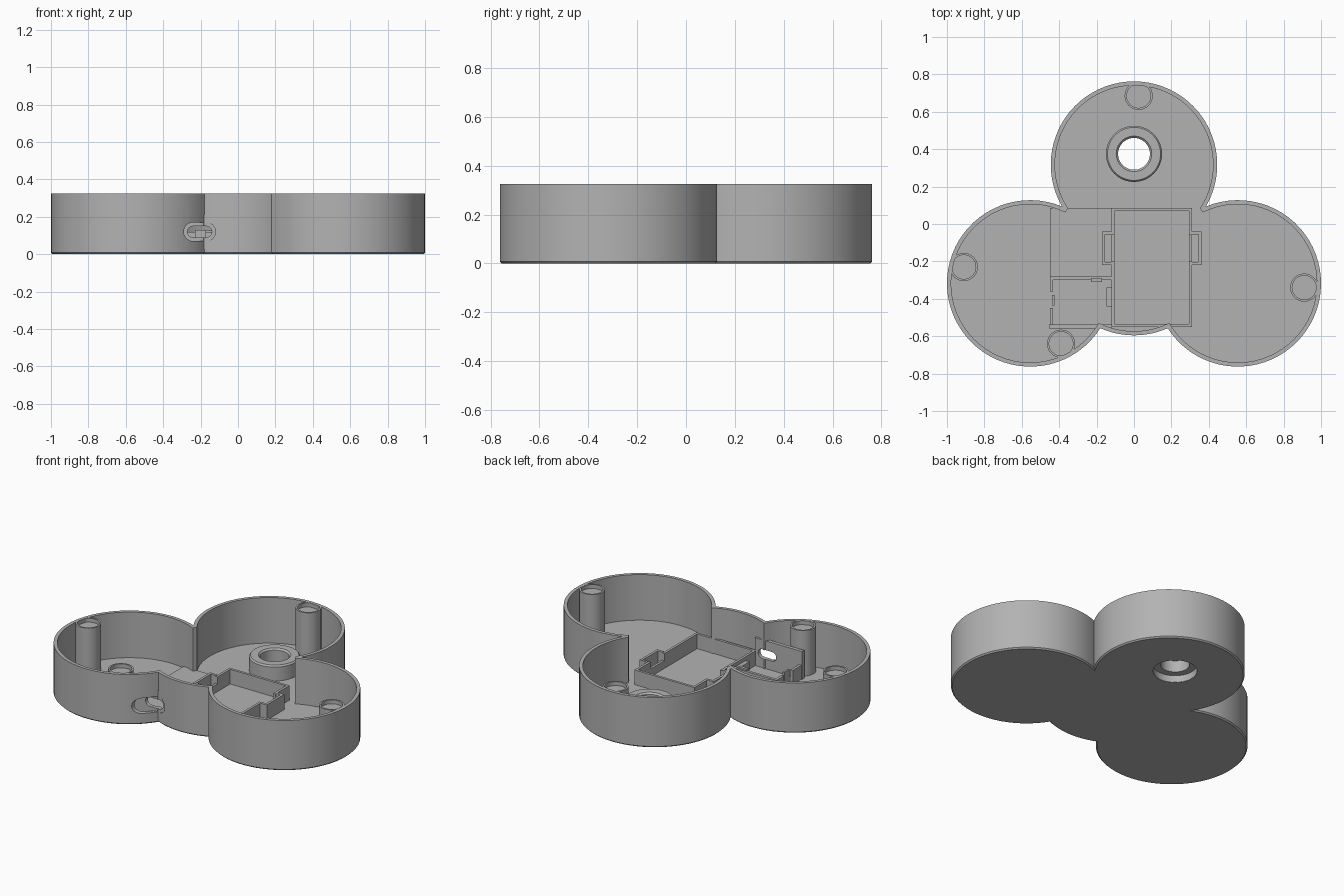
import bpy, bmesh, math
from math import cos, sin, pi

cube = bpy.data.objects.get("Cube")
if cube:
    bpy.data.objects.remove(cube, do_unlink=True)

grey = bpy.data.materials.new("plain_grey")
grey.use_nodes = True
grey.diffuse_color = (0.45, 0.45, 0.45, 1)
grey.node_tree.nodes["Principled BSDF"].inputs["Base Color"].default_value = (0.45, 0.45, 0.45, 1)

HEIGHT, FLOOR, WALL, R = 0.325, 0.03, 0.022, 0.445
RIGHT, BACK, LEFT, MID = (0.555, -0.3175), (0, 0.3175), (-0.555, -0.3175), (0, -0.15)


def finish(name, bm, smooth=True):
    bmesh.ops.recalc_face_normals(bm, faces=bm.faces)
    mesh = bpy.data.meshes.new(name)
    bm.to_mesh(mesh)
    bm.free()
    mesh.materials.append(grey)
    ob = bpy.data.objects.new(name, mesh)
    bpy.context.collection.objects.link(ob)
    if smooth:
        shade(ob)
    return ob


def shade(ob):
    bpy.ops.object.select_all(action='DESELECT')
    ob.select_set(True)
    bpy.context.view_layer.objects.active = ob
    bpy.ops.object.shade_smooth_by_angle(angle=math.radians(30))


def outline(centres, r, steps=48):
    """Counter-clockwise outline of overlapping equal circles, in visiting order."""
    pts, n = [], len(centres)
    for i, (cx, cy) in enumerate(centres):
        px, py = centres[i - 1]
        nx, ny = centres[(i + 1) % n]
        half_p = math.acos(math.dist((cx, cy), (px, py)) / 2 / r)
        half_n = math.acos(math.dist((cx, cy), (nx, ny)) / 2 / r)
        start = math.atan2(py - cy, px - cx) + half_p
        end = math.atan2(ny - cy, nx - cx) - half_n
        sweep = (end - start) % (2 * pi)
        pts += [(cx + r * cos(start + sweep * k / steps),
                 cy + r * sin(start + sweep * k / steps)) for k in range(steps)]
    return pts


def loft(name, layers, smooth=False):
    """Stack of matching outlines, capped at both ends."""
    bm = bmesh.new()
    rings = [[bm.verts.new((x, y, z)) for x, y in pts] for pts, z in layers]
    for a, b in zip(rings, rings[1:]):
        for i in range(len(a)):
            j = (i + 1) % len(a)
            bm.faces.new((a[i], a[j], b[j], b[i]))
    bm.faces.new(rings[0][::-1])
    bm.faces.new(rings[-1])
    return finish(name, bm, smooth)


def lathe(name, centre, profile, closed, steps=48):
    """Turn a radius/height profile about a vertical axis."""
    bm = bmesh.new()
    rings = [[bm.verts.new((centre[0] + r * cos(2 * pi * k / steps),
                            centre[1] + r * sin(2 * pi * k / steps), z))
              for k in range(steps)] for r, z in profile]
    pairs = list(zip(rings, rings[1:]))
    if closed:
        pairs.append((rings[-1], rings[0]))
    else:
        bm.faces.new(rings[0])
        bm.faces.new(rings[-1])
    for a, b in pairs:
        for k in range(steps):
            j = (k + 1) % steps
            bm.faces.new((a[k], a[j], b[j], b[k]))
    return finish(name, bm)


def block(name, x0, x1, y0, y1, z1, z0=FLOOR - 0.005):
    return loft(name, [([(x0, y0), (x1, y0), (x1, y1), (x0, y1)], z) for z in (z0, z1)])


def slot(name, x0, x1, z0, z1, y0, y1, steps=12):
    """Horizontal round-ended prism running front to back."""
    bm = bmesh.new()
    r, zc = (z1 - z0) / 2, (z0 + z1) / 2
    pts = []
    for cx, start in ((x1 - r, -pi / 2), (x0 + r, pi / 2)):
        pts += [(cx + r * cos(start + pi * k / steps), zc + r * sin(start + pi * k / steps))
                for k in range(steps + 1)]
    face = bm.faces.new([bm.verts.new((x, y0, z)) for x, z in pts])
    new = bmesh.ops.extrude_face_region(bm, geom=[face])["geom"]
    bmesh.ops.translate(bm, vec=(0, y1 - y0, 0),
                        verts=[v for v in new if isinstance(v, bmesh.types.BMVert)])
    return finish(name, bm, False)


def cut(ob, cutters):
    bpy.context.view_layer.objects.active = ob
    for c in cutters:
        mod = ob.modifiers.new("cut", 'BOOLEAN')
        mod.operation, mod.solver, mod.object = 'DIFFERENCE', 'EXACT', c
        bpy.ops.object.modifier_apply(modifier=mod.name)
    shade(ob)


# Tray shell: overlapping round lobes with a small bottom bevel
around = [RIGHT, BACK, LEFT, MID]
shell = loft("tray_shell", [(outline(around, R - 0.008), 0), (outline(around, R), 0.008),
                            (outline(around, R), HEIGHT)])
inside = outline([RIGHT, MID, BACK, MID, LEFT, MID], R - WALL)
hollow = loft("hollow_cutter", [(inside, FLOOR), (inside, HEIGHT + 0.1)])
hole_at = (0, 0.375)
hole = lathe("hole_cutter", hole_at, [(0.13, -0.1), (0.13, FLOOR + 0.05)], False)
port = slot("port_cutter", -0.27, -0.14, 0.09, 0.15, -0.8, -0.5)
recess = slot("port_recess_cutter", -0.29, -0.12, 0.07, 0.17, -0.8, -0.562)

# Port plate behind the front wall
plate = block("port_plate", -0.455, -0.118, -0.56, -0.537, 0.21)
cut(shell, [hollow, hole, recess, port])
cut(plate, [port])
for c in (hollow, hole, port, recess):
    bpy.data.objects.remove(c, do_unlink=True)

# Stepped collar around the through hole
lathe("hole_collar", hole_at,
      [(0.129, 0.001), (0.129, 0.045), (0.085, 0.045), (0.085, 0.12), (0.095, 0.13),
       (0.142, 0.13), (0.15, 0.12), (0.15, 0.001 + FLOOR / 2), (0.135, 0.001)], True)

# Posts with shallow sockets
top = HEIGHT - 0.001
for i, spot in enumerate([(-0.91, -0.23), (0.91, -0.34), (0.025, 0.685), (-0.39, -0.64)]):
    lathe(f"post_{i + 1}", spot, [(0.075, FLOOR - 0.005), (0.075, top), (0.064, top),
                                  (0.064, top - 0.025)], False)

# Battery box: end walls and notched side walls
X0, X1, Y0, Y1, T, H = -0.12, 0.31, -0.55, 0.085, 0.016, 0.125
block("box_front_wall", X0, X1, Y0, Y0 + T, H)
block("box_back_wall", X0, X1, Y1 - T, Y1, H)
for side, x, d in (("right", X0, -1), ("left", X1 - T, 1)):
    block(f"box_{side}_wall_front", x, x + T, Y0 + T, -0.2, H)
    block(f"box_{side}_wall_back", x, x + T, -0.06, Y1 - T, H)
    block(f"box_{side}_sill", x, x + T, -0.2, -0.06, 0.08)
    # Bracket outside the notch
    a, b = (X0 - 0.05, X0) if d < 0 else (X1, X1 + 0.05)
    o = a if d < 0 else b - T
    block(f"bracket_{side}_outer", o, o + T, -0.22, -0.04, H + 0.004)
    block(f"bracket_{side}_front", a, b, -0.22, -0.22 + T, H + 0.003)
    block(f"bracket_{side}_back", a, b, -0.04 - T, -0.04, H + 0.003)

# Low pad and circuit bay beside the box
block("bay_pad", -0.45, X0, -0.3, Y1, 0.045)
block("bay_back_wall", -0.45, X0, -0.3, -0.282, 0.12)
block("bay_side_wall_back", -0.45, -0.432, -0.36, -0.3, 0.12)
block("bay_side_wall_front", -0.45, -0.432, -0.54, -0.45, 0.12)
block("bay_side_clip", -0.438, -0.426, -0.435, -0.38, 0.13)
block("bay_back_clip", -0.23, -0.17, -0.31, -0.29, 0.13)
block("bay_box_clip", -0.147, X0, -0.44, -0.34, 0.1)
